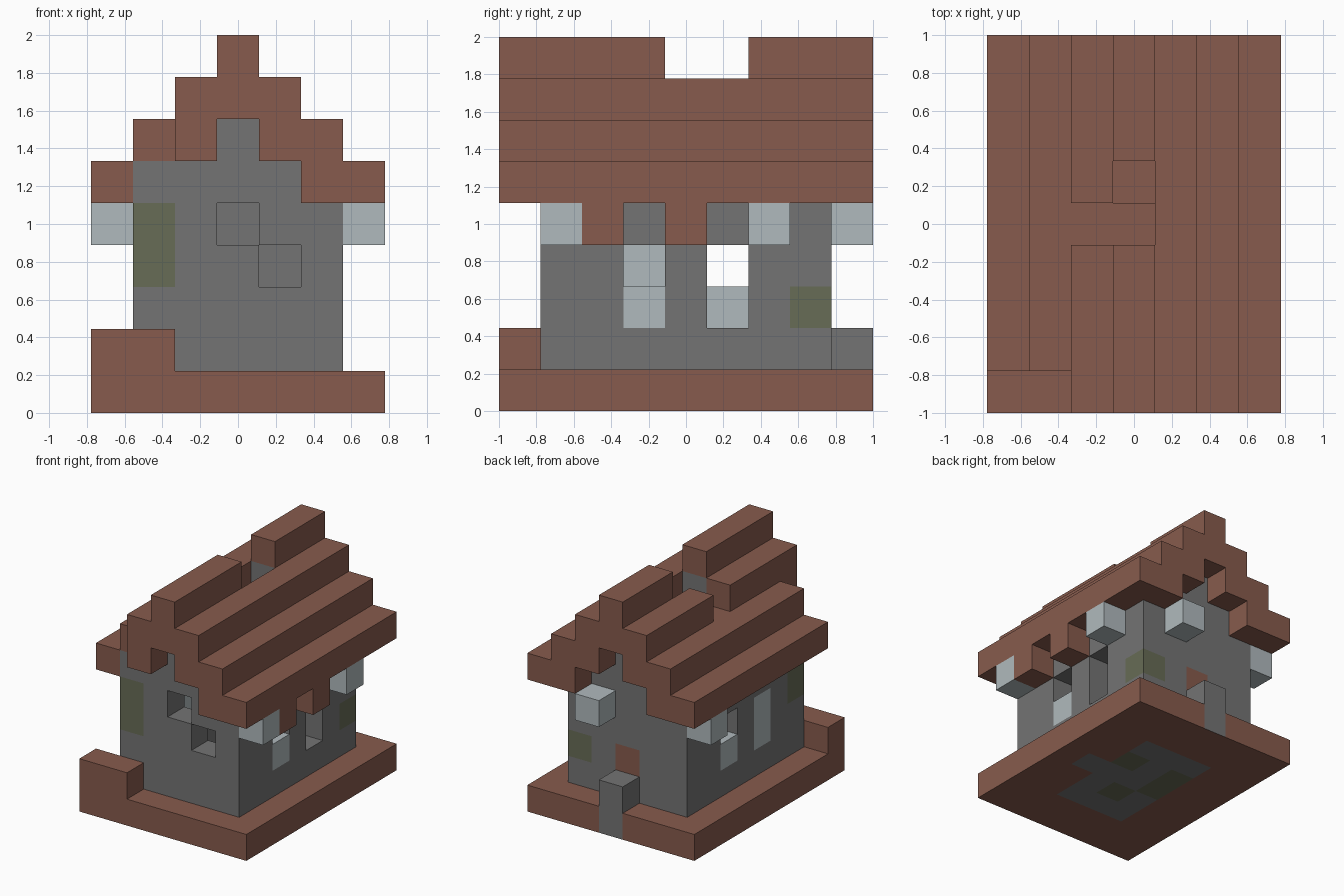
import bpy, bmesh
from mathutils import Vector

cube = bpy.data.objects.get("Cube")
if cube:
    bpy.data.objects.remove(cube, do_unlink=True)

S = 2 / 9  # block size; the house is 7 x 9 x 9 blocks


def material(name, rgb):
    m = bpy.data.materials.new(name)
    m.use_nodes = True
    m.diffuse_color = (*rgb, 1)
    bsdf = m.node_tree.nodes["Principled BSDF"]
    bsdf.inputs["Base Color"].default_value = (*rgb, 1)
    bsdf.inputs["Roughness"].default_value = 0.9
    return m


MATS = [material("brown_wood", (0.242, 0.105, 0.074)),
        material("grey_stone", (0.174, 0.174, 0.174)),
        material("pale_glass", (0.434, 0.491, 0.509)),
        material("mossy_stone", (0.136, 0.150, 0.093))]
WOOD, STONE, GLASS, MOSS = range(4)


def block(x, y, z, mat):
    """Blocks over inclusive index ranges, all of one colour."""
    span = lambda r: range(r[0], r[1] + 1) if isinstance(r, tuple) else (r,)
    return {(i, j, k): mat for i in span(x) for j in span(y) for k in span(z)}


def remove(cells, *spots):
    for spot in spots:
        cells.pop(spot, None)


parts = {}

# Base slab and the raised front corner
parts["base"] = block((0, 6), (0, 8), 0, WOOD)
parts["base"][3, 8, 0] = STONE
parts["corner_step"] = block((0, 1), 0, 1, WOOD)
parts["back_step"] = block(3, 8, 1, STONE)

# Side walls with windows and gaps
right_wall = block(1, (1, 7), (1, 4), STONE)
right_wall.update(block(1, 3, (2, 3), GLASS))
right_wall.update(block(1, 5, 2, GLASS))
right_wall.update(block(1, 1, (3, 4), MOSS))
remove(right_wall, (1, 5, 3))
left_wall = block(5, (1, 7), (1, 4), STONE)
left_wall.update(block(5, 3, 2, GLASS))
left_wall.update(block(5, 7, 2, MOSS))
remove(left_wall, (5, 3, 3), (5, 5, 2), (5, 5, 3))
parts["right_wall"], parts["left_wall"] = right_wall, left_wall

# Front and back walls, each with a stepped gable
for name, j in (("front_wall", 1), ("back_wall", 7)):
    wall = block((2, 4), j, (1, 5), STONE)
    wall.update(block(3, j, 6, STONE))
    parts[name] = wall
remove(parts["front_wall"], (3, 1, 4), (4, 1, 3))
parts["front_wall"][1, 1, 5] = STONE
parts["back_wall"][3, 7, 2] = WOOD

# Stepped roof, two blocks wide per step, mirrored about the ridge
roof = {}
for step in range(3):
    for side in (0, 1):
        for i in (step, step + 1):
            roof.update(block(6 - i if side else i, (0, 8), 5 + step, WOOD))
remove(roof, (0, 0, 5), (1, 0, 5), (1, 0, 6), (1, 1, 5), (2, 4, 7))
roof.update(block(3, (1, 7), 7, STONE))
roof.update(block(3, (0, 8), 8, WOOD))
for j in (4, 5):
    remove(roof, (3, j, 7), (3, j, 8))
roof[3, 4, 6] = WOOD
parts["roof"] = roof

# Blocks hanging under the eaves
parts["eave_brackets"] = {(6, 2, 4): WOOD, (6, 4, 4): WOOD}
parts["eave_lanterns"] = {c: GLASS for c in
                          ((6, 1, 4), (6, 6, 4), (4, 8, 4), (0, 7, 4))}

# Stone and moss showing on the underside of the base
underside = block((2, 4), (2, 6), 0, STONE)
underside[5, 4, 0] = STONE
for spot in ((4, 5, 0), (2, 5, 0), (2, 4, 0), (3, 3, 0)):
    underside[spot] = MOSS

occupied = set().union(*parts.values())


def build(name, cells):
    """Mesh the exposed faces of a part's blocks."""
    bm = bmesh.new()
    for cell, mat in cells.items():
        centre = Vector(((cell[0] - 3) * S, (cell[1] - 4) * S, (cell[2] + 0.5) * S))
        for axis in range(3):
            for sign in (-1, 1):
                n = Vector((0, 0, 0))
                n[axis] = sign
                if tuple(int(c + d) for c, d in zip(cell, n)) in occupied:
                    continue
                u = Vector((0, 0, 0))
                u[(axis + 1) % 3] = 1
                v = n.cross(u)
                corners = (-u - v, u - v, u + v, v - u)
                f = bm.faces.new([bm.verts.new(centre + (n + c) * S / 2) for c in corners])
                f.material_index = mat
                if name == "base" and n.z < 0:
                    f.material_index = underside.get(cell, WOOD)
    bmesh.ops.remove_doubles(bm, verts=bm.verts, dist=0.001)
    mesh = bpy.data.meshes.new(name)
    bm.to_mesh(mesh)
    bm.free()
    for m in MATS:
        mesh.materials.append(m)
    bpy.context.collection.objects.link(bpy.data.objects.new(name, mesh))


for part_name, part_cells in parts.items():
    build(part_name, part_cells)
